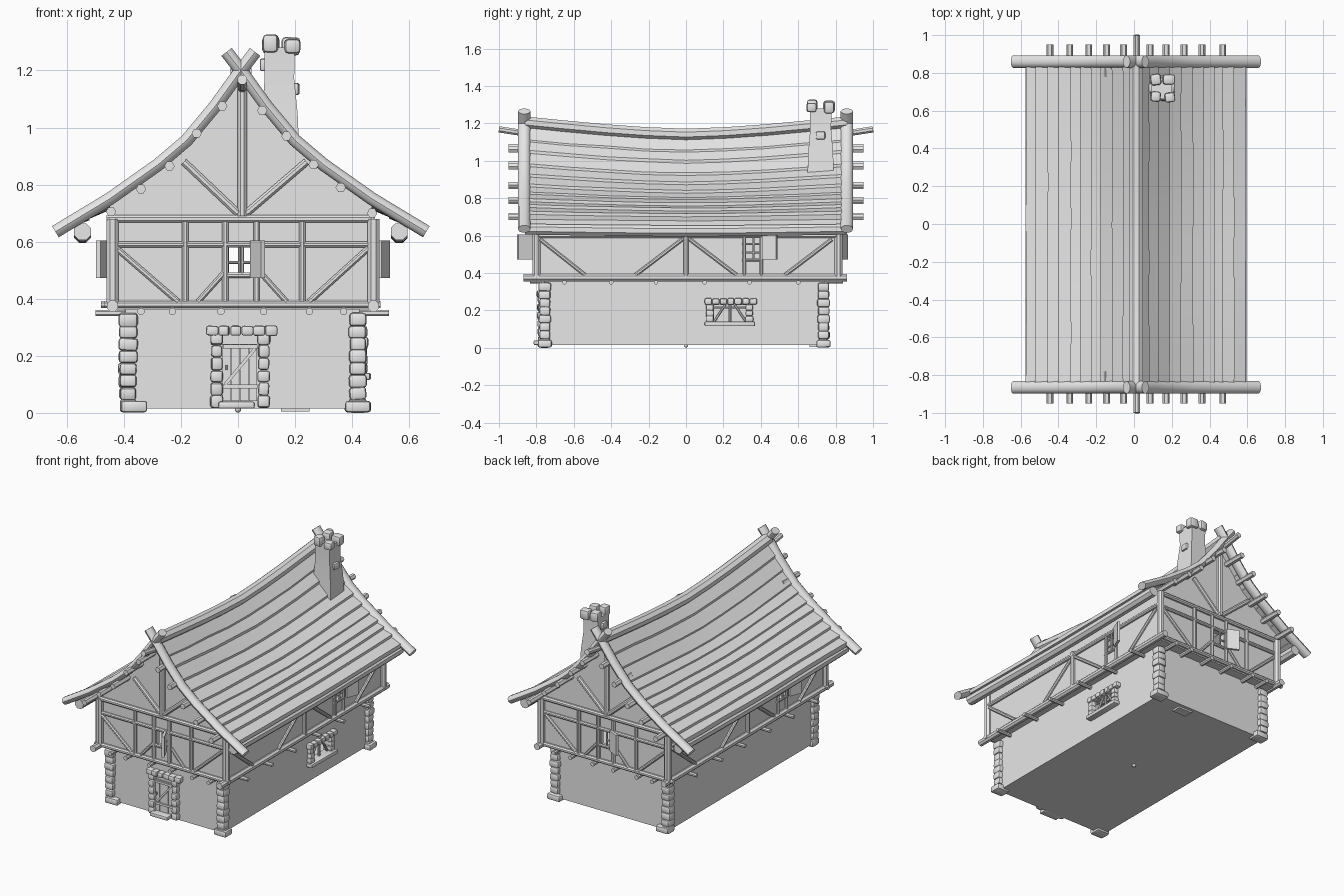
import bpy, bmesh, math, random
from mathutils import Vector, Matrix

random.seed(4)
if "Cube" in bpy.data.objects:
    bpy.data.objects.remove(bpy.data.objects["Cube"])

GREY = bpy.data.materials.new("plain grey")
GREY.use_nodes = True
GREY.diffuse_color = (0.8, 0.8, 0.8, 1)
GREY.node_tree.nodes["Principled BSDF"].inputs["Base Color"].default_value = (0.8, 0.8, 0.8, 1)

CX = 0.01                                   # ridge line
XL, XR, YF, YB = -0.44, 0.475, -0.79, 0.80  # upper storey walls
PROFILE = [(0, 1.2), (0.09, 1.075), (0.19, 0.955), (0.29, 0.87), (0.46, 0.75), (0.65, 0.635)]


def finish(name, bm, angle=40):
    bmesh.ops.recalc_face_normals(bm, faces=bm.faces[:])
    me = bpy.data.meshes.new(name)
    bm.to_mesh(me)
    bm.free()
    me.materials.append(GREY)
    ob = bpy.data.objects.new(name, me)
    bpy.context.collection.objects.link(ob)
    for p in me.polygons:
        p.use_smooth = True
    me.set_sharp_from_angle(angle=math.radians(angle))
    return ob


def loft(bm, rings):
    rows = [[bm.verts.new(p) for p in ring] for ring in rings]
    n = len(rows[0])
    for a, b in zip(rows, rows[1:]):
        for i in range(n):
            j = (i + 1) % n
            bm.faces.new((a[i], a[j], b[j], b[i]))
    bm.faces.new(rows[0][::-1])
    bm.faces.new(rows[-1])


def beam(bm, pts, r, side_r=None, n=8):
    """Log swept along points; side_r is its radius along y."""
    pts = [Vector(p) for p in pts]
    side_r = side_r or r
    rings = []
    for i, p in enumerate(pts):
        t = (pts[min(i + 1, len(pts) - 1)] - pts[max(i - 1, 0)]).normalized()
        ref = Vector((0, 1, 0)) if abs(t.y) < 0.9 else Vector((1, 0, 0))
        up = ref.cross(t).normalized()
        side = t.cross(up)
        ang = [2 * math.pi * (k + 0.5) / n for k in range(n)]
        rings.append([p + up * r * math.cos(a) + side * side_r * math.sin(a) for a in ang])
    loft(bm, rings)


def box(bm, lo, hi):
    x0, y0, z0 = lo
    x1, y1, z1 = hi
    loft(bm, [[(x0, y0, z), (x1, y0, z), (x1, y1, z), (x0, y1, z)] for z in (z0, z1)])


def stone(bm, c, size, wobble=0.1):
    s = [d * random.uniform(1 - wobble, 1 + wobble) for d in size]
    m = Matrix.Translation(c) @ Matrix.Rotation(random.uniform(-wobble, wobble), 4, random.choice("XYZ"))
    vs = bmesh.ops.create_cube(bm, size=1, matrix=m @ Matrix.Diagonal((*s, 1)))["verts"]
    edges = list({e for v in vs for e in v.link_edges})
    bmesh.ops.bevel(bm, geom=edges, offset=min(s) * 0.25, segments=2, affect='EDGES', profile=0.5)


def board(bm, p, q, z0, z1, thick=0.012):
    """Upright board between two plan points."""
    p, q = Vector(p), Vector(q)
    d = (q - p).normalized() * thick / 2
    o = Vector((-d.y, d.x))
    loft(bm, [[(*(v), z) for v in (p + o, q + o, q - o, p - o)] for z in (z0, z1)])


def wall(bm, axis, pos, a0, a1, z0, z1, hole=None, thick=0.03):
    """Wall panel along an axis, with an optional window hole."""
    if hole:
        h0, h1, g0, g1 = hole
        parts = [(a0, h0, z0, z1), (h1, a1, z0, z1), (h0, h1, z0, g0), (h0, h1, g1, z1)]
    else:
        parts = [(a0, a1, z0, z1)]
    p0, p1 = sorted((pos, pos - math.copysign(thick, pos)))
    for b0, b1, c0, c1 in parts:
        lo, hi = ((b0, p0, c0), (b1, p1, c1)) if axis == "x" else ((p0, b0, c0), (p1, b1, c1))
        box(bm, lo, hi)


def height(u):
    for (a, za), (b, zb) in zip(PROFILE, PROFILE[1:]):
        if u <= b:
            return za + (zb - za) * (u - a) / (b - a)
    return PROFILE[-1][1]


def sag(y, u):
    return (0.065 - 0.1 * u) * (1 - min(1, abs(y) / 0.84) ** 1.5)


# Stone ground floor
bm = bmesh.new()
for y in (-0.76, 0.74):
    wall(bm, "x", y, -0.395, 0.425, 0.015, 0.37)
wall(bm, "y", -0.395, -0.76, 0.74, 0.015, 0.37)
wall(bm, "y", 0.425, -0.76, 0.74, 0.015, 0.37, (0.15, 0.32, 0.14, 0.23))
box(bm, (-0.39, -0.755, 0.015), (0.42, 0.735, 0.03))
finish("ground_floor_walls", bm)

bm = bmesh.new()
for x in (-0.385, 0.42):
    for y in (-0.755, 0.735):
        for k in range(8):
            stone(bm, (x, y, 0.025 + 0.043 * k), (0.062, 0.062, 0.046))
        stone(bm, (x + (0.02 if x < 0 else 0), y, 0.022), (0.09, 0.075, 0.04), 0.03)
finish("corner_stones", bm)

bm = bmesh.new()
bmesh.ops.create_uvsphere(bm, u_segments=10, v_segments=6, radius=0.012, matrix=Matrix.Translation((0, 0, 0.013)))
finish("floor_knob", bm)
bm = bmesh.new()
box(bm, (0.15, 0.66, 0.004), (0.25, 0.72, 0.02))
finish("hearth_base", bm)

# Door with stone surround
bm = bmesh.new()
for x in (-0.075, 0.09):
    for k in range(6):
        stone(bm, (x, -0.768, 0.04 + 0.044 * k), (0.042, 0.05, 0.044))
for k in range(6):
    stone(bm, (-0.09 + 0.041 * k, -0.77, 0.288), (0.041, 0.055, 0.036))
stone(bm, (-0.005, -0.785, 0.027), (0.13, 0.06, 0.024), 0.02)
finish("door_stones", bm)
bm = bmesh.new()
for k in range(4):
    board(bm, (-0.055 + 0.031 * k, -0.765), (-0.026 + 0.031 * k, -0.765), 0.042, 0.242)
for z in (0.085, 0.225):
    board(bm, (-0.053, -0.774), (0.068, -0.774), z, z + 0.014, 0.01)
beam(bm, [(-0.045, -0.774, 0.1), (0.06, -0.774, 0.225)], 0.008, 0.006, 4)
beam(bm, [(-0.04, -0.782, 0.15), (-0.04, -0.782, 0.168)], 0.004)
finish("door", bm)

# Ground floor window
bm = bmesh.new()
for k in range(7):
    stone(bm, (0.43, 0.12 + 0.04 * k, 0.248), (0.05, 0.039, 0.033))
for y in (0.128, 0.338):
    for z in (0.155, 0.185, 0.215):
        stone(bm, (0.43, y, z), (0.045, 0.04, 0.031))
stone(bm, (0.435, 0.235, 0.128), (0.06, 0.27, 0.025), 0.02)
finish("window_stones", bm)
bm = bmesh.new()
for a, b in ((0.15, 0.21), (0.32, 0.26), (0.235, 0.235)):
    beam(bm, [(0.42, a, 0.14), (0.42, b, 0.232)], 0.008)
beam(bm, [(0.42, 0.15, 0.215), (0.42, 0.32, 0.215)], 0.006)
finish("window_bars", bm)

# Upper storey and gable walls
bm = bmesh.new()
for y in (YF, YB):
    wall(bm, "x", y, XL, XR, 0.37, 0.68, (-0.035, 0.055, 0.48, 0.585))
    edge = [(u, height(u) - 0.015) for u in (0, 0.09, 0.19, 0.29, 0.46)]
    outline = [(CX - u, z) for u, z in edge] + [(CX - 0.46, 0.67), (CX + 0.46, 0.67)] + [(CX + u, z) for u, z in edge[:0:-1]]
    loft(bm, [[(x, y - d * math.copysign(1, y), z) for x, z in outline] for d in (0, 0.03)])
wall(bm, "y", XR, YF, YB, 0.37, 0.7, (0.315, 0.4, 0.47, 0.59))
wall(bm, "y", XL, YF, YB, 0.37, 0.7, (-0.4, -0.315, 0.47, 0.59))
box(bm, (XL, YF, 0.362), (XR, YB, 0.38))
finish("upper_walls", bm)

# Timber frame: (start, end, radius) in each wall's plane
END_FRAME = [((-0.46, 0.68), (0.47, 0.68), 0.014), ((-0.45, 0.59), (0.48, 0.59), 0.011),
             ((-0.47, 0.38), (0.5, 0.38), 0.014), ((0.015, 0.69), (0.015, 1.16), 0.018),
             ((0.03, 0.7), (0.24, 0.88), 0.014), ((0, 0.7), (-0.19, 0.88), 0.014),
             ((-0.43, 0.58), (-0.21, 0.39), 0.011), ((0.46, 0.58), (0.25, 0.39), 0.011),
             ((-0.05, 0.49), (-0.14, 0.39), 0.01), ((0.08, 0.49), (0.17, 0.39), 0.01),
             ((-0.04, 0.482), (0.06, 0.482), 0.01), ((0.015, 0.48), (0.015, 0.59), 0.006),
             ((0.015, 0.527), (0.06, 0.527), 0.006)]
END_FRAME += [((x, 0.39), (x, 0.67), 0.012) for x in (-0.185, -0.045, 0.065, 0.225)]
SIDE_FRAME = [((-0.8, 0.6), (0.81, 0.6), 0.013), ((0, 0.38), (0, 0.62), 0.014),
              ((0.3, 0.47), (0.41, 0.47), 0.008), ((0.3, 0.51), (0.41, 0.51), 0.006),
              ((0.3, 0.555), (0.41, 0.555), 0.006), ((0.36, 0.47), (0.36, 0.59), 0.006)]
SIDE_FRAME += [((y, 0.39), (y, 0.61), 0.01) for y in (0.312, 0.402)]
SIDE_FRAME += [((a, 0.58), (b, 0.39), 0.011) for a, b in ((-0.78, -0.54), (-0.02, -0.27), (0.02, 0.27), (0.78, 0.53))]
bm = bmesh.new()
for a, b, r in END_FRAME:
    beam(bm, [(x, YF - 0.01, z) for x, z in (a, b)], r)
    beam(bm, [(2 * CX - x, YB + 0.01, z) for x, z in (a, b)], r)
for a, b, r in SIDE_FRAME:
    beam(bm, [(XR + 0.005, y, z) for y, z in (a, b)], r)
    beam(bm, [(XL - 0.005, -y, z) for y, z in (a, b)], r)
for x in (XL, XR):
    beam(bm, [(x, -0.87, 0.375), (x, 0.86, 0.375)], 0.021)
    for y in (-0.8, 0.815):
        beam(bm, [(x, y, 0.38), (x, y, 0.68)], 0.023)
finish("timber_frame", bm)

bm = bmesh.new()
for y in (-0.65, -0.4, -0.16, 0.1, 0.34, 0.6):
    beam(bm, [(-0.5, y, 0.35), (0.53, y, 0.35)], 0.012)
for x in (-0.34, -0.23, -0.06, 0.09, 0.25, 0.37):
    beam(bm, [(x, -0.835, 0.355), (x, 0.84, 0.355)], 0.013)
finish("floor_joists", bm)

# Open shutters
bm = bmesh.new()
for p, q in (((0.05, -0.82), (0.088, -0.9)), ((-0.035, 0.825), (-0.105, 0.86)),
             ((0.495, 0.41), (0.525, 0.485)), ((-0.46, -0.41), (-0.49, -0.485))):
    board(bm, p, q, 0.472, 0.605, 0.016)
finish("shutters", bm)

# Roof of overlapping sagging planks
bm = bmesh.new()
ROWS = 10
for s in (-1, 1):
    cuts = [0.01 + 0.057 * k + (random.uniform(-0.008, 0.008) if 0 < k < ROWS else 0) for k in range(ROWS + 1)]
    for a, b in zip(cuts, cuts[1:]):
        lift = random.uniform(0.01, 0.018)
        end = 0.84 + random.uniform(-0.006, 0.006)
        rings = []
        for k in range(9):
            y = end * (k / 4 - 1)
            e = b + random.uniform(0, 0.004)
            za, zb = height(a) - sag(y, a), height(e) - sag(y, e)
            rings.append([(CX + s * u, y, z) for u, z in ((a, za), (e, zb + lift), (e, zb - 0.015), (a, za - 0.02))])
        loft(bm, rings)
finish("roof_planks", bm, 30)

bm = bmesh.new()
YS = [-0.86 + 0.215 * k for k in range(9)]
beam(bm, [(CX, y, 1.205 - sag(y, 0)) for y in YS], 0.034, 0.04)
finish("ridge_cap", bm)
bm = bmesh.new()
beam(bm, [(0.015, y, z) for y, z in ((-1, 1.168), (-0.85, 1.145), (0, 1.07), (0.85, 1.145), (1, 1.168))], 0.018)
finish("ridge_pole", bm)
bm = bmesh.new()
for s in (-1, 1):
    beam(bm, [(CX + s * 0.555, y, 0.635 - sag(y, 0.55)) for y in YS], 0.032, None, 8)
finish("eave_beams", bm)

# Curved rake beams crossing at the peak
bm = bmesh.new()
for y in (-0.865, 0.86):
    for s in (-1, 1):
        beam(bm, [(CX + s * u, y, z) for u, z in [(-0.05, 1.265)] + PROFILE], 0.024, 0.033, 10)
finish("rake_beams", bm)
bm = bmesh.new()
for x, z in ((-0.445, 0.705), (-0.34, 0.785), (-0.24, 0.865), (-0.145, 0.98), (-0.055, 1.075),
             (0.085, 1.06), (0.17, 0.97), (0.265, 0.87), (0.36, 0.79), (0.47, 0.7)):
    for s in (-1, 1):
        beam(bm, [(x, s * 0.78, z), (x, s * 0.95, z)], 0.018, None, 6)
finish("purlin_ends", bm)

# Chimney
bm = bmesh.new()
rings = []
for z, x, hx, hy in ((0.88, 0.15, 0.066, 0.072), (1.05, 0.147, 0.062, 0.066), (1.17, 0.145, 0.052, 0.056), (1.28, 0.145, 0.053, 0.058)):
    rings.append([(x + i * hx, 0.72 + j * hy, z) for i, j in ((-1, -1), (1, -1), (1, 1), (-1, 1))])
loft(bm, rings)
finish("chimney", bm)
bm = bmesh.new()
for x, y, z in ((0.115, 0.675, 1.295), (0.19, 0.67, 1.285), (0.115, 0.765, 1.29), (0.185, 0.765, 1.285)):
    stone(bm, (x, y, z), (0.06, 0.06, 0.055), 0.15)
stone(bm, (0.2, 0.72, 1.135), (0.03, 0.05, 0.045))
stone(bm, (0.092, 0.72, 1.22), (0.03, 0.05, 0.045))
finish("chimney_stones", bm)
